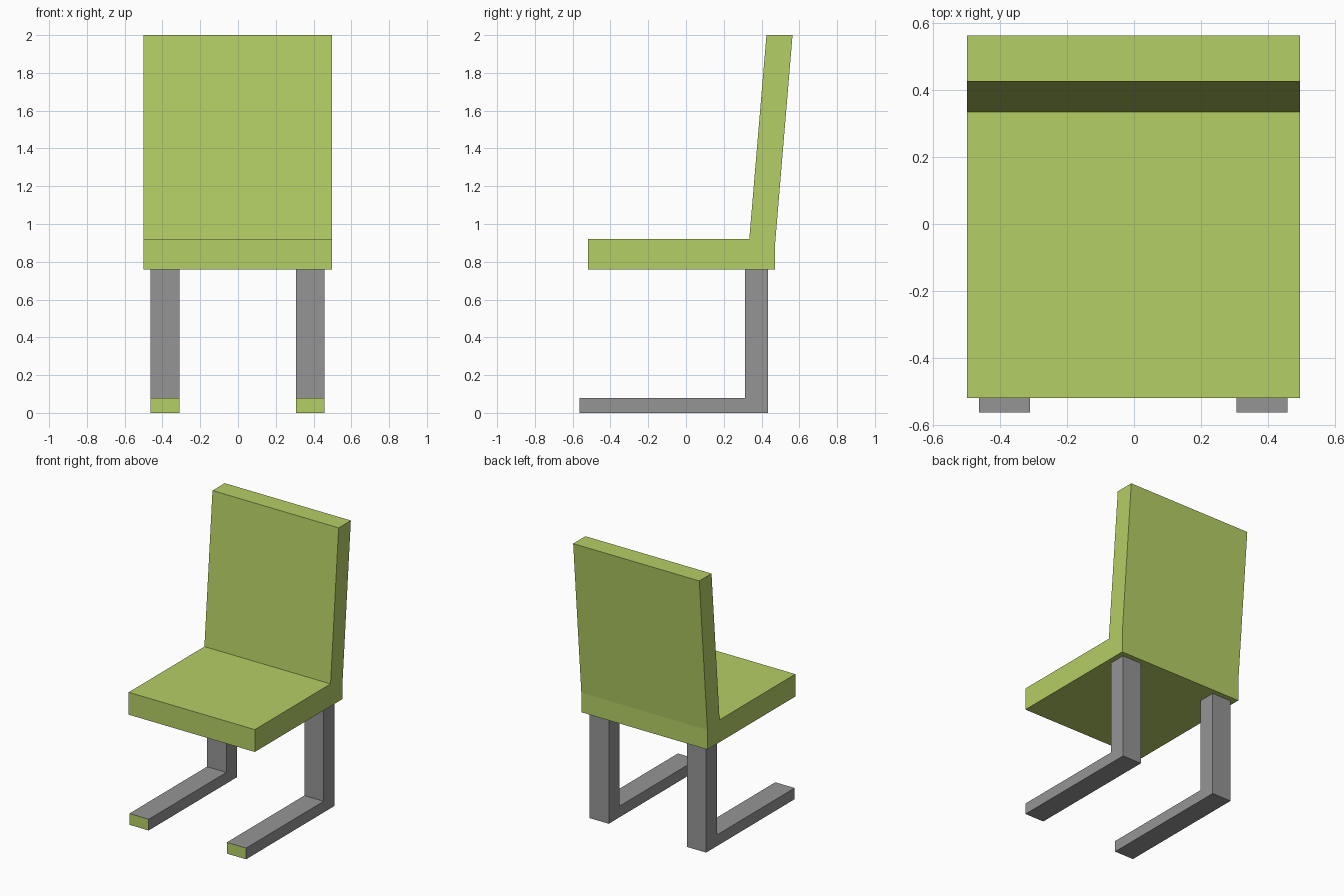
import bpy
import bmesh

if "Cube" in bpy.data.objects:
    bpy.data.objects.remove(bpy.data.objects["Cube"])


def material(name, rgb):
    m = bpy.data.materials.new(name)
    m.diffuse_color = (*rgb, 1.0)
    m.use_nodes = True
    m.node_tree.nodes["Principled BSDF"].inputs["Base Color"].default_value = m.diffuse_color
    return m


green = material("lime green", (0.46, 0.62, 0.13))
grey = material("mid grey", (0.30, 0.30, 0.30))


def extrude_profile(name, profile, x0, x1, mats):
    """Extrude a side profile of (y, z) points from x0 to x1."""
    bm = bmesh.new()
    face = bm.faces.new([bm.verts.new((x0, y, z)) for y, z in profile])
    res = bmesh.ops.extrude_face_region(bm, geom=[face])
    verts = [g for g in res["geom"] if isinstance(g, bmesh.types.BMVert)]
    if face.is_valid is False or not any(
            all(abs(v.co.x - x0) < 1e-6 for v in f.verts) and f not in res["geom"]
            for f in bm.faces):
        bm.faces.new([v for v in bm.verts if v not in verts])
    bmesh.ops.translate(bm, verts=verts, vec=(x1 - x0, 0, 0))
    bmesh.ops.recalc_face_normals(bm, faces=bm.faces)
    me = bpy.data.meshes.new(name)
    bm.to_mesh(me)
    bm.free()
    for m in mats:
        me.materials.append(m)
    ob = bpy.data.objects.new(name, me)
    bpy.context.collection.objects.link(ob)
    return ob


# Seat and reclined backrest as one padded L shape
extrude_profile("seat_and_backrest", [
    (-0.52, 0.76), (0.472, 0.76), (0.472, 0.90), (0.564, 2.0),
    (0.426, 2.0), (0.335, 0.92), (-0.52, 0.92)], -0.5, 0.497, [green])

# Two L-shaped legs: upright post at the back, runner along the floor
leg_profile = [(-0.564, 0.0), (0.435, 0.0), (0.435, 0.76),
               (0.312, 0.76), (0.312, 0.08), (-0.564, 0.08)]
for side, x0, x1 in (("left", -0.464, -0.311), ("right", 0.306, 0.459)):
    leg = extrude_profile(side + "_leg", leg_profile, x0, x1, [grey, green])
    # Green cap on the front end of the runner
    for p in leg.data.polygons:
        if p.center.y < -0.56:
            p.material_index = 1
